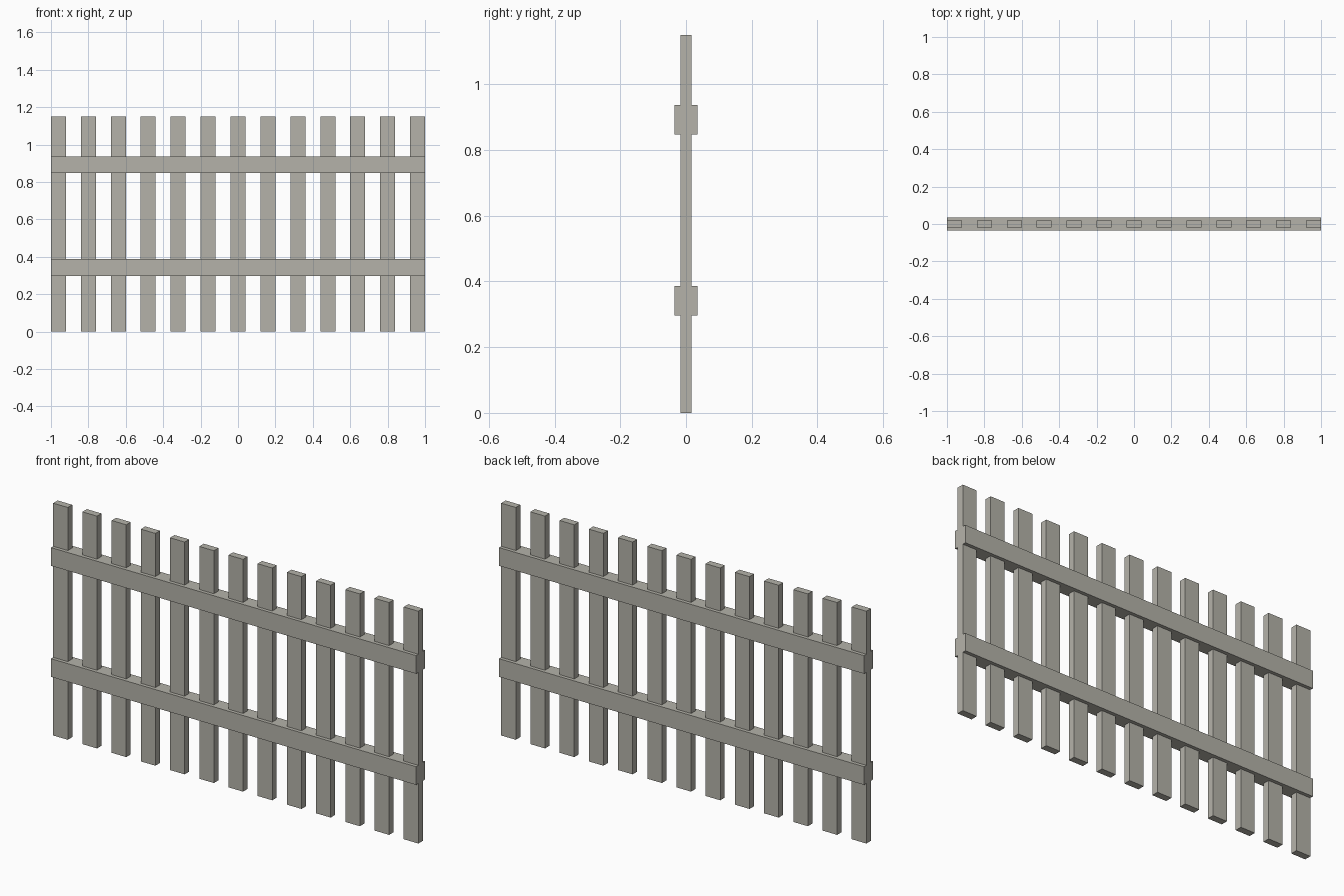
import bpy

cube = bpy.data.objects.get("Cube")
if cube:
    bpy.data.objects.remove(cube, do_unlink=True)

# Weathered wood colour
wood = bpy.data.materials.new("weathered_grey_wood")
wood.use_nodes = True
colour = (0.46, 0.45, 0.40, 1.0)
wood.diffuse_color = colour
wood.node_tree.nodes["Principled BSDF"].inputs["Base Color"].default_value = colour

LENGTH = 2.0
HEIGHT = 1.15
PICKETS = 13
PICKET_WIDTH = 0.08
PICKET_DEPTH = 0.035
RAIL_DEPTH = 0.07
RAIL_HEIGHT = 0.09


def board(name, centre, size):
    """Add a flat-sided board with its scale applied."""
    bpy.ops.mesh.primitive_cube_add(size=1, location=centre)
    obj = bpy.context.object
    obj.name = name
    obj.scale = size
    bpy.ops.object.transform_apply(location=False, rotation=False, scale=True)
    obj.data.materials.append(wood)
    return obj


# Evenly spaced upright pickets
step = (LENGTH - PICKET_WIDTH) / (PICKETS - 1)
for i in range(PICKETS):
    x = -LENGTH / 2 + PICKET_WIDTH / 2 + i * step
    board(f"picket_{i + 1}", (x, 0, HEIGHT / 2), (PICKET_WIDTH, PICKET_DEPTH, HEIGHT))

# Horizontal rails running through the pickets
for name, z in (("lower_rail", 0.342), ("upper_rail", 0.892)):
    board(name, (0, 0, z), (LENGTH, RAIL_DEPTH, RAIL_HEIGHT))
